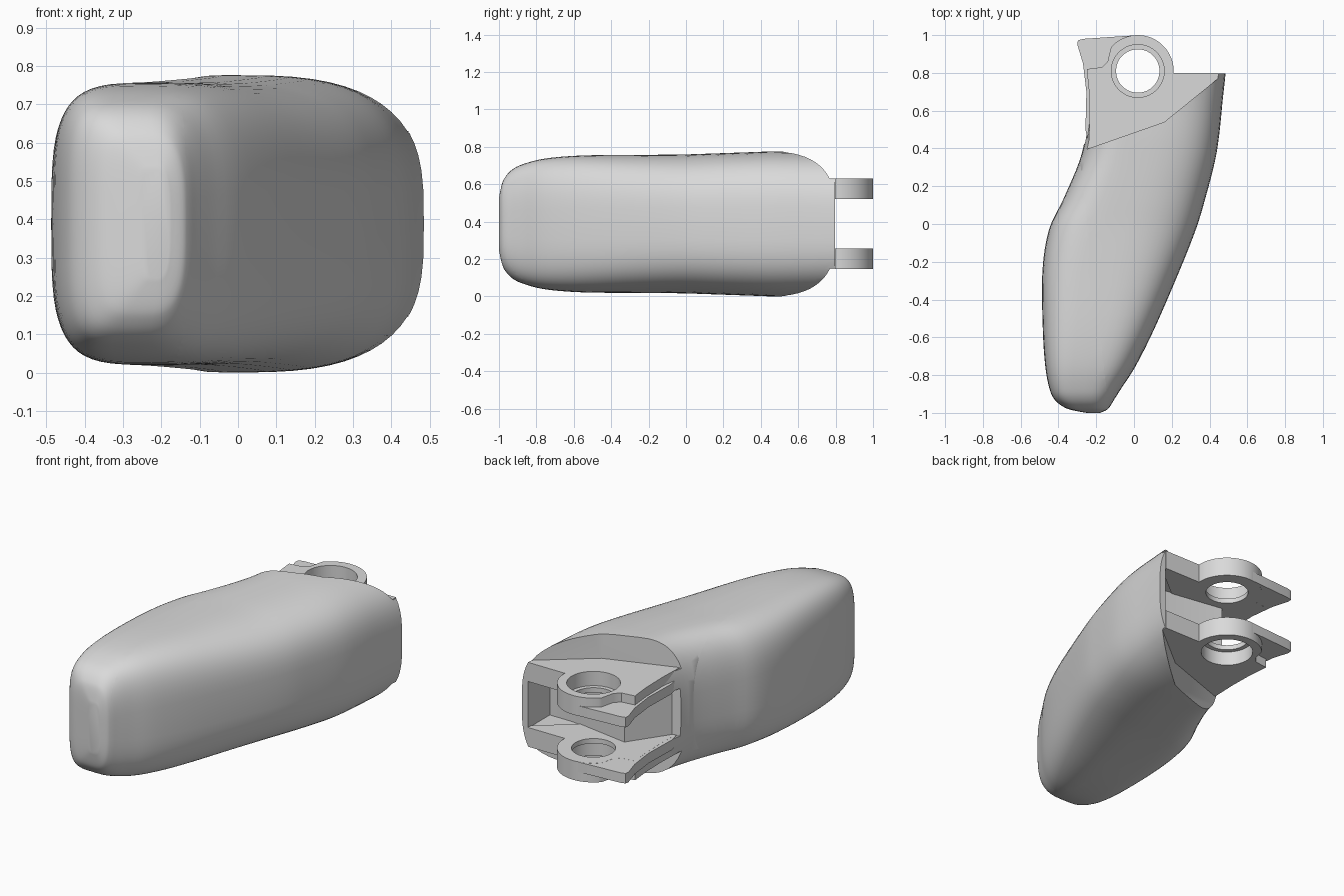
import bpy
import bmesh
import math
from mathutils import Vector

cube = bpy.data.objects.get("Cube")
if cube:
    bpy.data.objects.remove(cube, do_unlink=True)

MID = 0.388                # height of the symmetry plane
PIN = (0.02, 0.81)         # hinge pin axis
BOSS = 0.19                # boss radius

grey = bpy.data.materials.new("plain_grey")
grey.use_nodes = True
grey.diffuse_color = (0.7, 0.7, 0.7, 1)
grey.node_tree.nodes["Principled BSDF"].inputs["Base Color"].default_value = grey.diffuse_color


def make_object(name, bm):
    bmesh.ops.recalc_face_normals(bm, faces=bm.faces)
    mesh = bpy.data.meshes.new(name)
    bm.to_mesh(mesh)
    bm.free()
    mesh.materials.append(grey)
    obj = bpy.data.objects.new(name, mesh)
    bpy.context.collection.objects.link(obj)
    return obj


def prism(name, outline, low, high):
    """Extrude a plan outline between two heights."""
    bm = bmesh.new()
    face = bm.faces.new([bm.verts.new((x, y, low)) for x, y in outline])
    result = bmesh.ops.extrude_face_region(bm, geom=[face])
    verts = [v for v in result["geom"] if isinstance(v, bmesh.types.BMVert)]
    bmesh.ops.translate(bm, verts=verts, vec=(0, 0, high - low))
    return make_object(name, bm)


def arc(radius, start, end, steps):
    angles = [math.radians(start + (end - start) * i / steps) for i in range(steps + 1)]
    return [(PIN[0] + radius * math.cos(a), PIN[1] + radius * math.sin(a)) for a in angles]


def circle(radius):
    return arc(radius, 0, 360, 64)[:-1]


def activate(obj):
    bpy.ops.object.select_all(action="DESELECT")
    obj.select_set(True)
    bpy.context.view_layer.objects.active = obj


def cut(obj, outline, low, high):
    cutter = prism("cutter", outline, low, high)
    cutter.hide_render = True
    mod = obj.modifiers.new("cut", "BOOLEAN")
    mod.operation = "DIFFERENCE"
    mod.solver = "EXACT"
    mod.object = cutter
    activate(obj)
    bpy.ops.object.modifier_apply(modifier=mod.name)
    bpy.data.objects.remove(cutter, do_unlink=True)


def finish(obj):
    activate(obj)
    bpy.ops.object.shade_smooth_by_angle(angle=math.radians(32))


# Shell stations from tip to hinge: y, right edge, left edge, half height
STATIONS = [Vector(s) for s in (
    (-1, -0.25, -0.18, 0.14),
    (-0.985, -0.33, -0.145, 0.21),
    (-0.967, -0.375, -0.128, 0.25),
    (-0.93, -0.42, -0.105, 0.29),
    (-0.87, -0.448, -0.067, 0.32),
    (-0.75, -0.47, 0.01, 0.35),
    (-0.55, -0.483, 0.11, 0.366),
    (-0.25, -0.485, 0.24, 0.369),
    (-0.03, -0.45, 0.327, 0.371),
    (0.13, -0.375, 0.376, 0.376),
    (0.33, -0.29, 0.428, 0.383),
    (0.48, -0.255, 0.452, 0.388),
    (0.65, -0.24, 0.469, 0.388),
    (0.797, -0.235, 0.485, 0.386),
)]


def smooth_stations(steps=4):
    """Pass a smooth spline through the stations."""
    last = len(STATIONS) - 1
    for i in range(last):
        p, q = STATIONS[i], STATIONS[i + 1]
        before, after = STATIONS[max(i - 1, 0)], STATIONS[min(i + 2, last)]
        m, n = (q - before) / 2, (after - p) / 2
        for k in range(steps):
            t = k / steps
            yield (p * (2 * t**3 - 3 * t**2 + 1) + m * (t**3 - 2 * t**2 + t)
                   + q * (3 * t**2 - 2 * t**3) + n * (t**3 - t**2))
    yield STATIONS[last]


def section(y, right, left, half, sides):
    """Rounded section whose crown drifts to the right towards the hinge."""
    along = y + 1
    crown = right + (left - right) * (0.5 - 0.13 * along)
    for i in range(sides):
        a = math.tau * i / sides
        c, s = math.cos(a), math.sin(a)
        edge, power = (left, 3.2) if c > 0 else (right, 4.6 - 1.25 * along)
        x = crown + (edge - crown) * abs(c) ** (2 / power)
        yield x, y, MID + half * math.copysign(abs(s) ** (2 / power), s)


def shell(name, keep_pad, sides=64):
    """Loft the rounded sections, then keep one side of the seam."""
    bm = bmesh.new()
    rings = [[bm.verts.new(p) for p in section(*station, sides)]
             for station in smooth_stations()]
    for one, two in zip(rings, rings[1:]):
        for i in range(sides):
            j = (i + 1) % sides
            bm.faces.new((one[i], one[j], two[j], two[i]))
    bm.faces.new(rings[0])
    bm.faces.new(rings[-1])
    everything = bm.verts[:] + bm.edges[:] + bm.faces[:]
    seam = bmesh.ops.bisect_plane(bm, geom=everything, dist=1e-5, plane_co=(-0.135, -0.97, 0),
                                  plane_no=(1.3, 0.15, 0),
                                  clear_outer=keep_pad, clear_inner=not keep_pad)
    edges = [e for e in seam["geom_cut"] if isinstance(e, bmesh.types.BMEdge)]
    bmesh.ops.holes_fill(bm, edges=edges, sides=0)
    return make_object(name, bm)


# Finger tip pad and main body
finish(shell("tip_pad", True))
body = shell("finger_body", False)

# Flats above and below the hinge, the slot between the lugs, and the pin bore
shoulder = [(-0.6, 0.27), (-0.24, 0.4), (0.16, 0.54), (0.475, 0.795), (0.6, 0.9),
            (0.6, 1.1), (-0.6, 1.1)]
slot = [(-0.6, 0.3), (-0.22, 0.44), (-0.07, 0.66), (0.3, 0.6), (0.445, 0.6),
        (0.445, 1.1), (-0.6, 1.1)]
cut(body, shoulder, 0.625, 1)
cut(body, shoulder, -0.2, 2 * MID - 0.625)
cut(body, slot, 2 * MID - 0.525, 0.525)
cut(body, circle(0.145), -0.2, 1)
finish(body)

# Hinge lugs, mirrored about the middle
lug_outline = ([(-0.24, 0.4), (0.16, 0.54), (0.442, 0.768), (0.445, 0.8)] + arc(BOSS, -3, 138, 28)
               + [(-0.14, 0.86), (-0.17, 0.83), (-0.25, 0.82), (-0.238, 0.7), (-0.235, 0.55)])
stop_outline = [(0, 0.55), (-0.24, 0.42), (-0.257, 0.5), (-0.252, 0.7), (-0.27, 0.85),
                (-0.3, 0.95), (-0.297, 0.972), (-0.27, 0.98), (0.01, 0.999), (0.05, 0.62)]


def span(side, inner, outer):
    """Heights of a slab lying between two distances from the middle."""
    return sorted((MID + side * inner, MID + side * outer))


for label, side in (("upper", 1), ("lower", -1)):
    lug = prism(label + "_hinge_lug", lug_outline, *span(side, 0.132, 0.242))
    stop = prism(label + "_stop_arm", stop_outline, *span(side, 0.1325, 0.19))
    for part in (lug, stop):
        cut(part, circle(0.115), *span(side, 0.05, 0.4))
        cut(part, circle(0.14), *span(side, 0.16, 0.4))
        finish(part)
